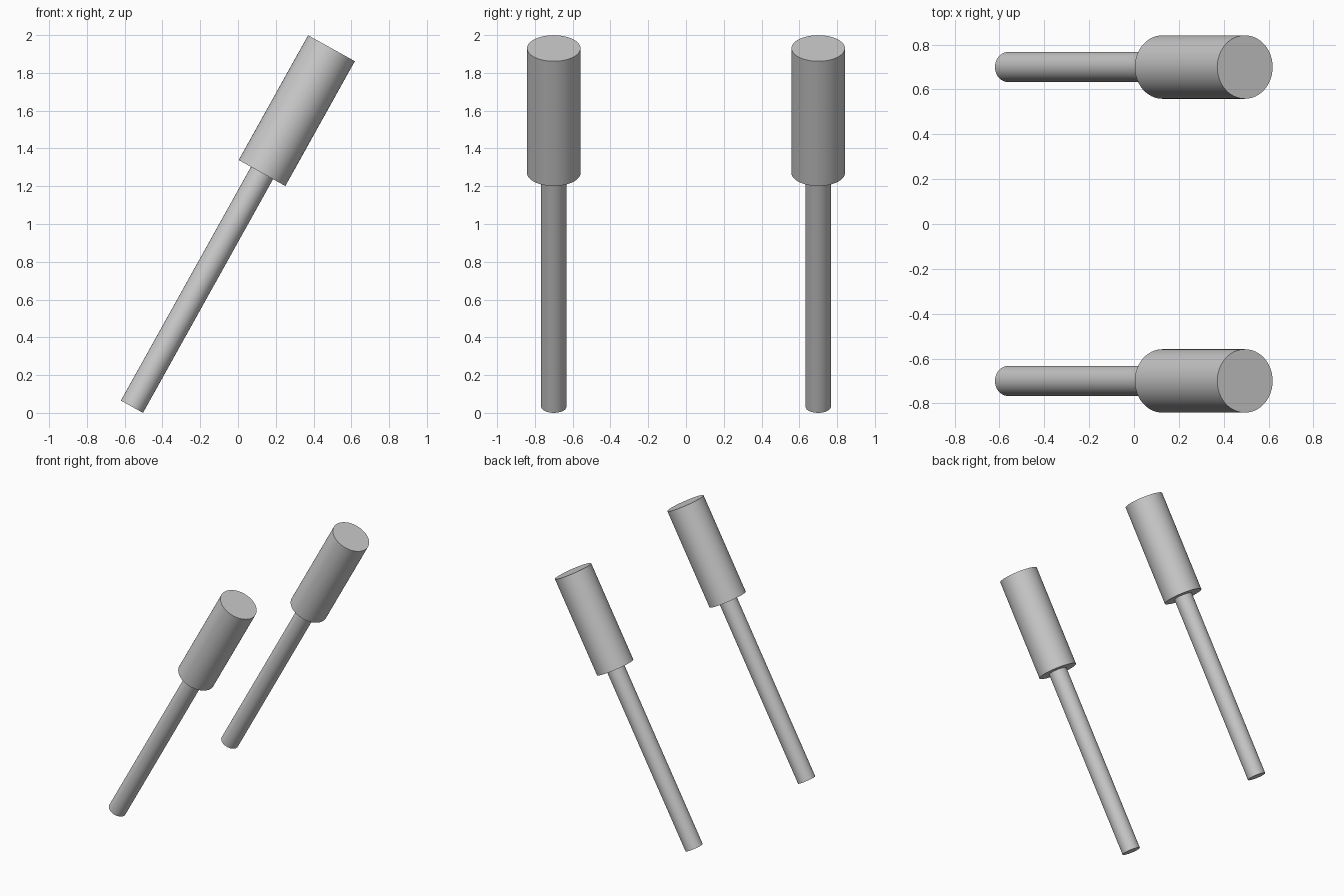
import bpy
import math
from mathutils import Vector

if "Cube" in bpy.data.objects:
    bpy.data.objects.remove(bpy.data.objects["Cube"])

grey = bpy.data.materials.new("plain_grey")
grey.diffuse_color = (0.6, 0.6, 0.6, 1)
grey.use_nodes = True
grey.node_tree.nodes["Principled BSDF"].inputs["Base Color"].default_value = grey.diffuse_color

# Both batons share one tilted axis (leaning toward +x)
FOOT = Vector((-0.5615, 0, 0.0327))
TILT = math.radians(29.1)
AXIS = Vector((math.sin(TILT), 0, math.cos(TILT)))


def rod(name, y, radius, start, end):
    """Capped cylinder between two distances along the tilted axis."""
    centre = FOOT + AXIS * (start + end) / 2 + Vector((0, y, 0))
    bpy.ops.mesh.primitive_cylinder_add(
        vertices=48, radius=radius, depth=end - start,
        location=centre, rotation=(0, TILT, 0))
    ob = bpy.context.object
    ob.name = name
    ob.data.materials.append(grey)
    bpy.ops.object.shade_smooth_by_angle(angle=math.radians(40))
    return ob


for side, y in (("front", -0.70), ("back", 0.70)):
    # thin shaft
    rod(side + "_shaft", y, 0.067, 0.0, 1.42)
    # thick head
    rod(side + "_head", y, 0.1415, 1.416, 2.172)
